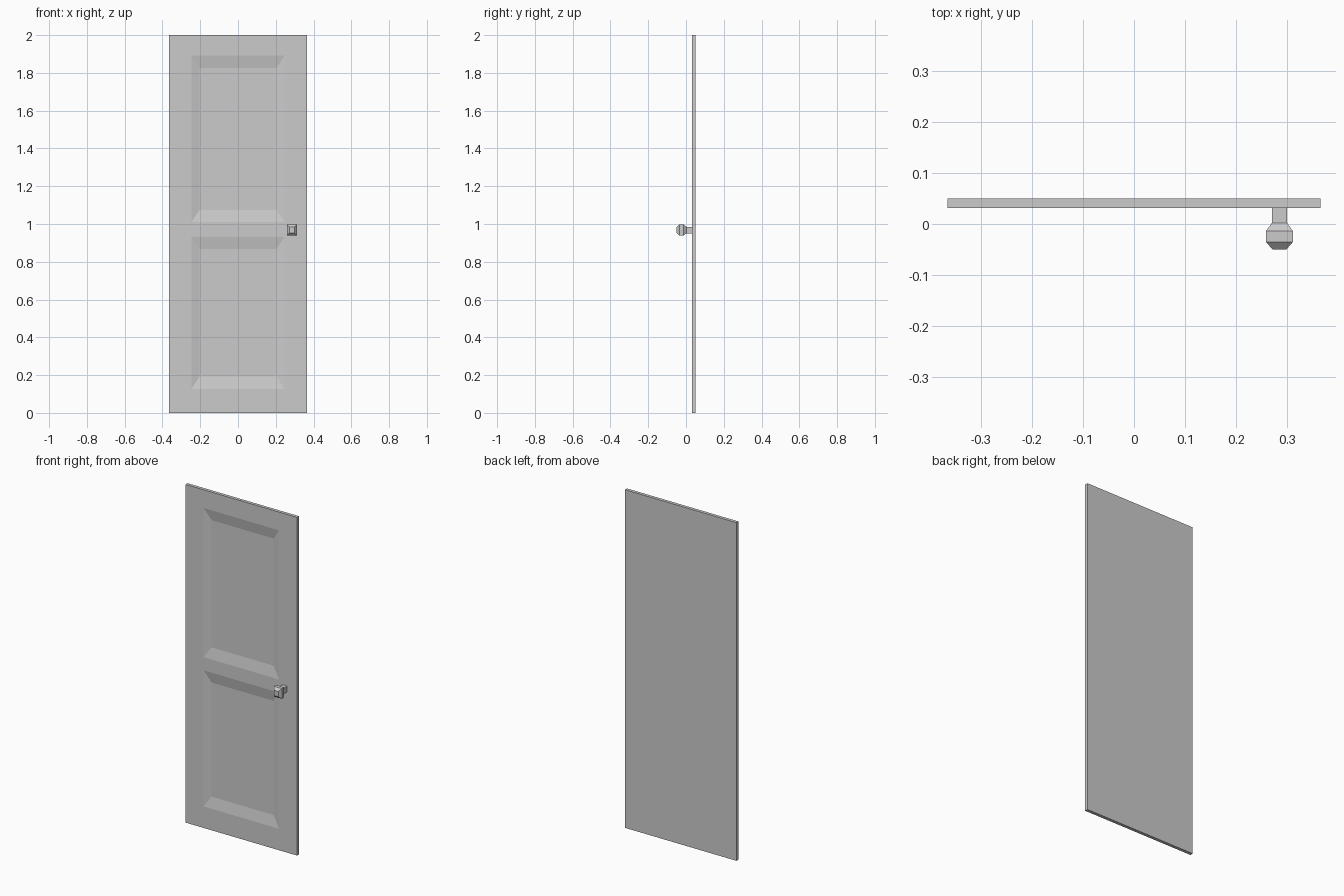
import bpy, bmesh

if "Cube" in bpy.data.objects:
    bpy.data.objects.remove(bpy.data.objects["Cube"])

FRONT, BACK, RECESS = 0.031, 0.05, 0.012


def finish(bm, name):
    bmesh.ops.recalc_face_normals(bm, faces=bm.faces)
    mesh = bpy.data.meshes.new(name)
    bm.to_mesh(mesh)
    bm.free()
    obj = bpy.data.objects.new(name, mesh)
    bpy.context.collection.objects.link(obj)
    return obj


def ring(bm, x0, x1, y, z0, z1):
    return [bm.verts.new((x, y, z)) for x, z in
            ((x0, z0), (x1, z0), (x1, z1), (x0, z1))]


def bridge(bm, a, b):
    for i in range(4):
        j = (i + 1) % 4
        bm.faces.new((a[i], a[j], b[j], b[i]))


# Door slab: front grid of stiles and rails with two recessed bevelled panels
bm = bmesh.new()
xs = (-0.365, -0.247, 0.247, 0.365)
zs = (0.0, 0.127, 0.932, 1.01, 1.892, 2.0)
bev_x, bev_z = 0.044, 0.065
grid = [[bm.verts.new((x, FRONT, z)) for x in xs] for z in zs]
for r in range(5):
    for c in range(3):
        outer = [grid[r][c], grid[r][c + 1], grid[r + 1][c + 1], grid[r + 1][c]]
        if c == 1 and r in (1, 3):
            inner = ring(bm, xs[1] + bev_x, xs[2] - bev_x, FRONT + RECESS,
                         zs[r] + bev_z, zs[r + 1] - bev_z)
            bridge(bm, outer, inner)
            bm.faces.new(inner)
        else:
            bm.faces.new(outer)

# Slab edges and plain back
border = [e for e in bm.edges if e.is_boundary]
ext = bmesh.ops.extrude_edge_only(bm, edges=border)["geom"]
for v in ext:
    if isinstance(v, bmesh.types.BMVert):
        v.co.y = BACK
bmesh.ops.contextual_create(
    bm, geom=[e for e in bm.edges if e.is_boundary])
finish(bm, "door_panel")

# Square-section knob: (y, half width, half height) from the door outwards
bm = bmesh.new()
cx, cz = 0.285, 0.968
profile = ((FRONT, 0.015, 0.017), (0.002, 0.015, 0.017),
           (-0.014, 0.0265, 0.030), (-0.035, 0.0265, 0.030),
           (-0.05, 0.0135, 0.016))
rings = [ring(bm, cx - w, cx + w, y, cz - h, cz + h) for y, w, h in profile]
for a, b in zip(rings, rings[1:]):
    bridge(bm, a, b)
bm.faces.new(rings[0])
bm.faces.new(rings[-1])
finish(bm, "door_knob")
